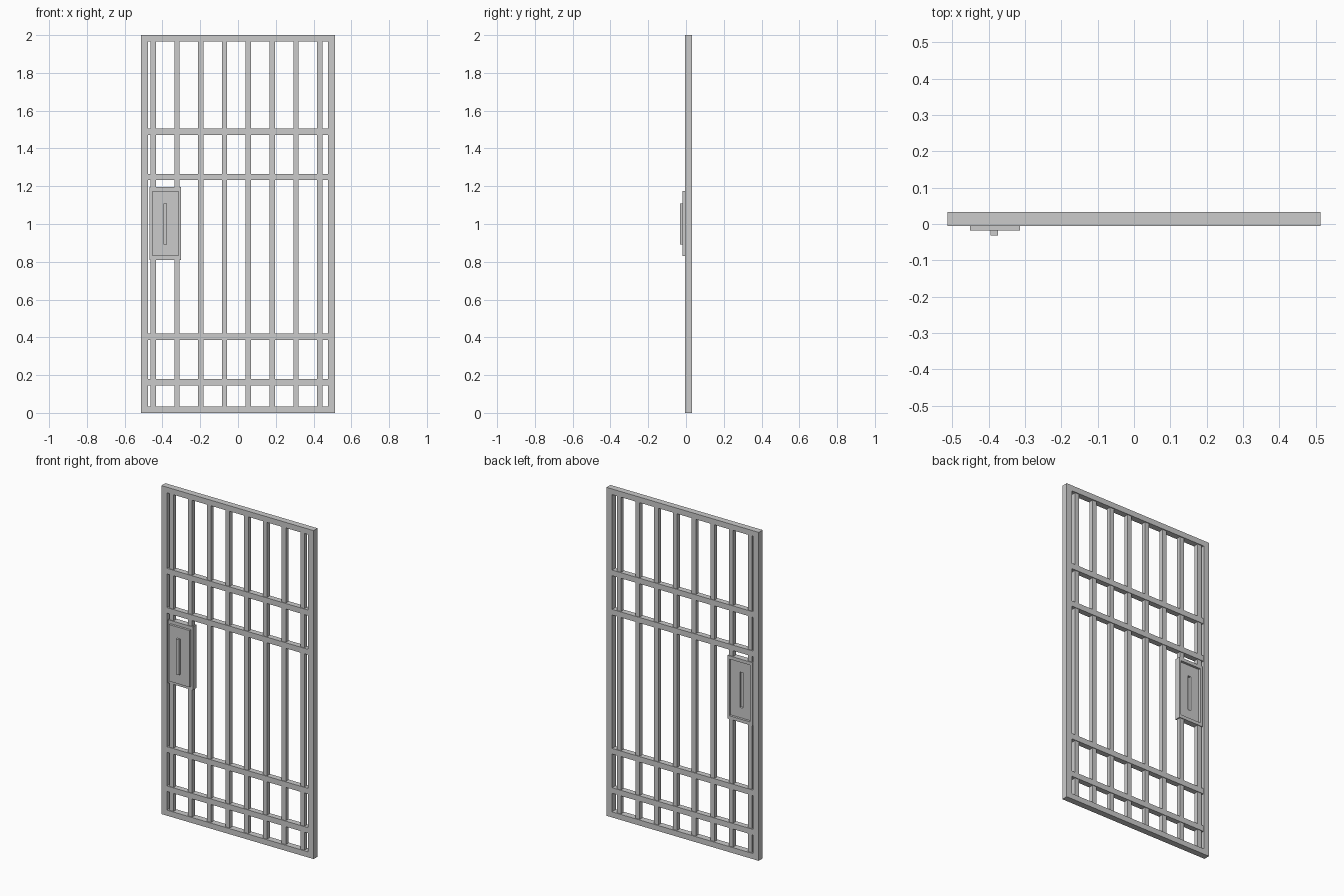
import bpy, bmesh
from mathutils import Vector

if "Cube" in bpy.data.objects:
    bpy.data.objects.remove(bpy.data.objects["Cube"])

Y0, Y1 = -0.005, 0.033          # frame front and back
YC = (Y0 + Y1) / 2
W, H = 0.513, 2.0               # half width, height
STILE, RAIL = 0.037, 0.034


def box(name, x, y, z):
    """Box from (min, max) pairs on each axis."""
    bm = bmesh.new()
    bmesh.ops.create_cube(bm, size=1)
    for v in bm.verts:
        v.co = Vector([r[0] if c < 0 else r[1] for c, r in zip(v.co, (x, y, z))])
    return finish(name, bm)


def finish(name, bm):
    me = bpy.data.meshes.new(name)
    bm.to_mesh(me)
    bm.free()
    ob = bpy.data.objects.new(name, me)
    bpy.context.collection.objects.link(ob)
    return ob


# Outer frame: one rectangular ring
bm = bmesh.new()
loops = []
for y in (Y0, Y1):
    for dx, dz in ((0, 0), (STILE, RAIL)):
        loops.append([bm.verts.new(p) for p in (
            (-W + dx, y, dz), (W - dx, y, dz), (W - dx, y, H - dz), (-W + dx, y, H - dz))])
fo, fi, bo, bi = loops
for a, b in ((fo, fi), (fi, bi), (bi, bo), (bo, fo)):
    for i in range(4):
        j = (i + 1) % 4
        bm.faces.new((a[i], a[j], b[j], b[i]))
bmesh.ops.recalc_face_normals(bm, faces=bm.faces[:])
finish("door_frame", bm)

# Horizontal cross rails
for i, z in enumerate((0.163, 0.402, 1.249, 1.488)):
    box(f"cross_rail_{i}", (-W + STILE, W - STILE), (YC - 0.017, YC + 0.017),
        (z - 0.017, z + 0.017))

# Vertical bars; the first two are interrupted by the lock box
LX, LZ = (-0.469, -0.302), (0.81, 1.195)
for i in range(8):
    x = -0.449 + 0.126 * i
    spans = [(RAIL, LZ[0]), (LZ[1], H - RAIL)] if i < 2 else [(RAIL, H - RAIL)]
    for k, span in enumerate(spans):
        box(f"bar_{i}_{k}", (x - 0.014, x + 0.014), (YC - 0.013, YC + 0.013), span)

# Lock box: panel and grip raised on the front, recessed on the back
bm = bmesh.new()
steps = [(LX, LZ, 0), ((-0.452, -0.314), (0.83, 1.175), 0),
         ((-0.452, -0.314), (0.83, 1.175), -0.014),
         ((-0.395, -0.375), (0.892, 1.108), -0.014),
         ((-0.395, -0.375), (0.892, 1.108), -0.028)]
outer = []
for y in (Y0 + 0.001, Y1 - 0.001):
    rings = [[bm.verts.new((px, y + d, pz)) for px, pz in
              ((x[0], z[0]), (x[1], z[0]), (x[1], z[1]), (x[0], z[1]))]
             for x, z, d in steps]
    for a, b in zip(rings, rings[1:]):
        for i in range(4):
            j = (i + 1) % 4
            bm.faces.new((a[i], a[j], b[j], b[i]))
    bm.faces.new(rings[-1])
    outer.append(rings[0])
for i in range(4):
    j = (i + 1) % 4
    bm.faces.new((outer[0][i], outer[0][j], outer[1][j], outer[1][i]))
bmesh.ops.recalc_face_normals(bm, faces=bm.faces[:])
finish("lock_box", bm)
